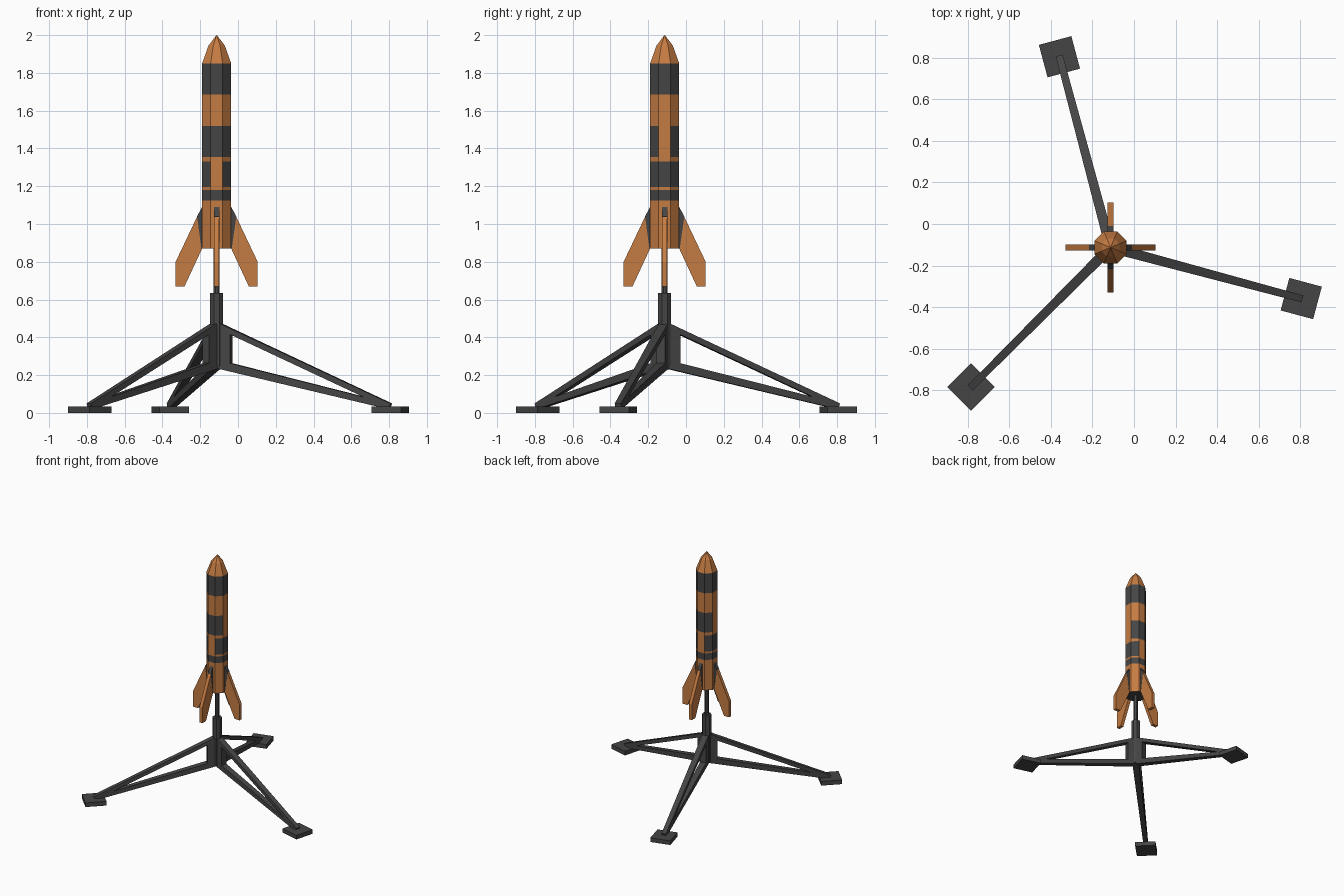
import bpy, bmesh, math
from mathutils import Matrix, Vector

if "Cube" in bpy.data.objects:
    bpy.data.objects.remove(bpy.data.objects["Cube"])

CX = CY = -0.113  # rocket and stand axis


def material(name, rgb):
    m = bpy.data.materials.new(name)
    m.diffuse_color = (*rgb, 1)
    m.use_nodes = True
    m.node_tree.nodes["Principled BSDF"].inputs["Base Color"].default_value = m.diffuse_color
    return m


ORANGE = material("copper orange", (0.56, 0.2, 0.055))
DARK = material("charcoal", (0.06, 0.06, 0.06))


def finish(name, bm, mats, angle=0.0):
    bmesh.ops.recalc_face_normals(bm, faces=bm.faces)
    me = bpy.data.meshes.new(name)
    bm.to_mesh(me)
    bm.free()
    for m in mats:
        me.materials.append(m)
    ob = bpy.data.objects.new(name, me)
    bpy.context.collection.objects.link(ob)
    ob.location = (CX, CY, 0)
    ob.rotation_euler.z = angle
    return ob


def lathe(name, profile, mats, n=8, rule=None):
    """Stack of n-sided rings given as (flat radius, z)."""
    bm = bmesh.new()
    k = 1 / math.cos(math.pi / n)
    rings = []
    for r, z in profile:
        rings.append([bm.verts.new((r * k * math.cos((i + .5) * 2 * math.pi / n),
                                    r * k * math.sin((i + .5) * 2 * math.pi / n), z))
                      for i in range(n)])
    for a, b in zip(rings, rings[1:]):
        for i in range(n):
            j = (i + 1) % n
            bm.faces.new((a[i], a[j], b[j], b[i]))
    bm.faces.new(rings[0])
    bm.faces.new(rings[-1])
    bm.normal_update()
    if rule:
        for f in bm.faces:
            f.material_index = rule(f.calc_center_median(), f.calc_center_median().to_2d())
    return finish(name, bm, mats)


def plate(name, poly, half_width, mat, angle):
    """Upright radial plate from an (r, z) outline; half_width depends on r."""
    bm = bmesh.new()
    a = [bm.verts.new((r, -half_width(r), z)) for r, z in poly]
    b = [bm.verts.new((r, half_width(r), z)) for r, z in poly]
    bm.faces.new(a)
    bm.faces.new(b[::-1])
    for i in range(len(poly)):
        j = (i + 1) % len(poly)
        bm.faces.new((a[i], a[j], b[j], b[i]))
    return finish(name, bm, [mat], angle)


# Rocket body, with bands and checker panels picked by height and direction
def paint(c, d):
    z = c.z
    if z < 0.875:
        return 1
    if 1.685 < z < 1.85 or 1.125 < z < 1.18:
        return 1
    on_x = abs(d.x) > 0.06 and abs(d.y) < 0.02
    on_y = abs(d.y) > 0.06 and abs(d.x) < 0.02
    if 1.355 < z < 1.52:
        return 0 if on_x else 1
    if 1.195 < z < 1.33:
        return 0 if on_y else 1
    return 0


R = 0.077
levels = (0.87, 1.125, 1.18, 1.195, 1.33, 1.355, 1.52, 1.685, 1.85)
lathe("rocket_body", [(R, z) for z in levels] + [(0.043, 1.945), (0.001, 2.0)],
      [ORANGE, DARK], rule=paint)

# Four fins with dark roots
for i in range(4):
    a = i * math.pi / 2
    plate(f"fin_{i + 1}", [(0.103, 1.04), (0.217, 0.80), (0.217, 0.67), (0.17, 0.67), (0.077, 0.87)],
          lambda r: 0.0135, ORANGE, a)
    plate(f"fin_root_{i + 1}", [(0.07, 1.095), (0.077, 1.09), (0.104, 1.04), (0.08, 0.87), (0.07, 0.87)],
          lambda r: 0.014, DARK, a)

# Stand column and launch rod
lathe("launch_rod", [(0.016, 0.6), (0.016, 0.88)], [DARK])
lathe("stand_column", [(0.034, 0.245), (0.034, 0.635)], [DARK])


# Three braced legs with square feet
def leg_width(r):
    return 0.025 - 0.008 * r


for i, deg in enumerate((105, 225, 345)):
    a = math.radians(deg)
    n = i + 1
    plate(f"leg_upper_strut_{n}", [(0.0, 0.475), (0.03, 0.47), (0.957, 0.05), (0.95, 0.03), (0.88, 0.052),
                                   (0.08, 0.415), (0.0, 0.44)], leg_width, DARK, a)
    plate(f"leg_lower_strut_{n}", [(0.0, 0.27), (0.08, 0.263), (0.93, 0.055), (0.95, 0.03), (0.90, 0.03),
                                   (0.0, 0.237)], leg_width, DARK, a)
    plate(f"leg_upright_{n}", [(0.0, 0.26), (0.08, 0.26), (0.08, 0.42), (0.0, 0.46)], leg_width, DARK, a)
    plate(f"foot_{n}", [(0.87, 0), (1.032, 0), (1.032, 0.035), (0.87, 0.035)], lambda r: 0.081, DARK, a)
